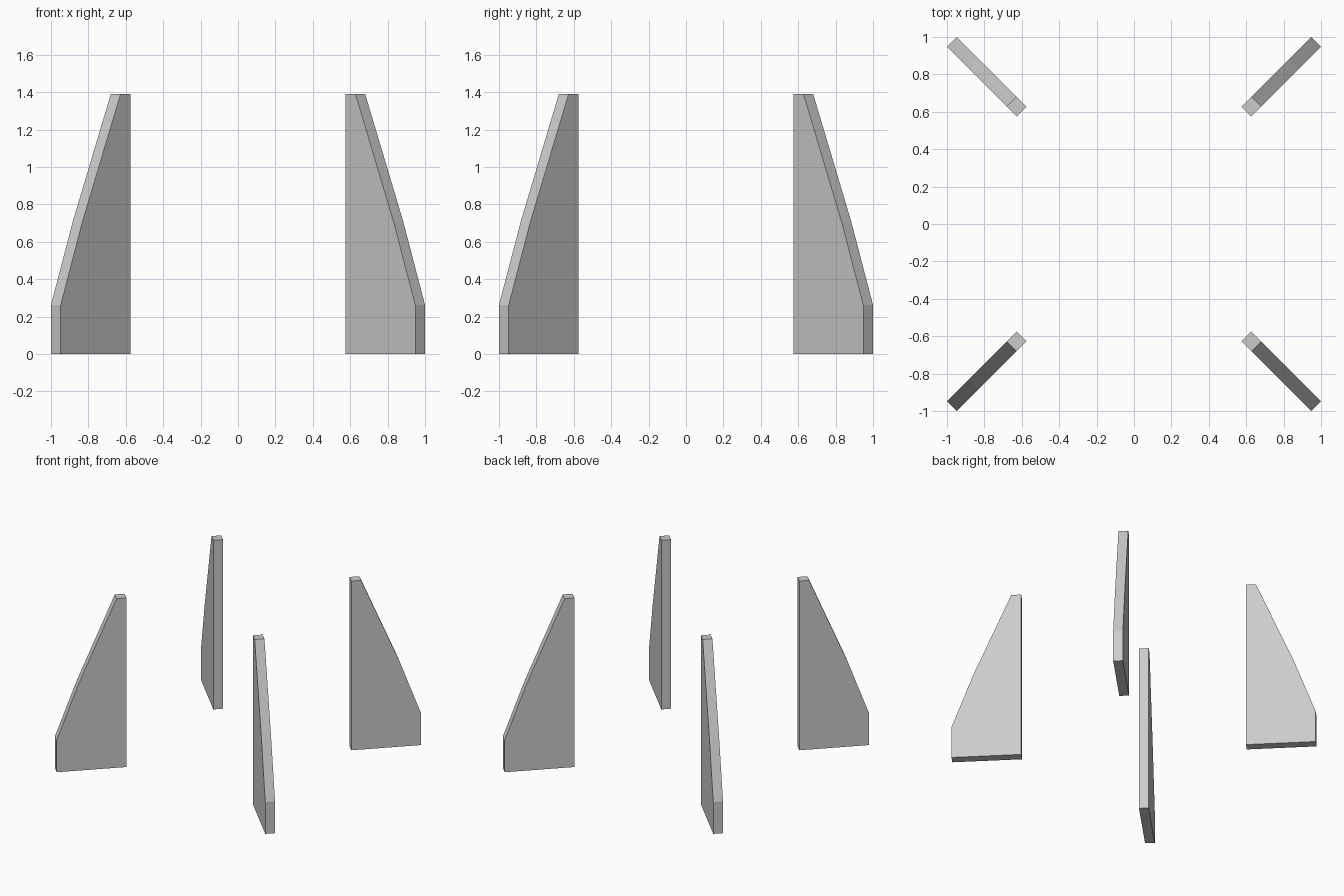
import bpy, bmesh, math
from mathutils import Matrix

if "Cube" in bpy.data.objects:
    bpy.data.objects.remove(bpy.data.objects["Cube"])

# Fin outline: (distance from centre axis, height)
PROFILE = [(0.85, 0.0), (1.377, 0.0), (1.377, 0.263),
           (1.214, 0.705), (0.925, 1.39), (0.85, 1.39)]
THICKNESS = 0.0735


def make_fin(name, angle):
    bm = bmesh.new()
    face = bm.faces.new([bm.verts.new((r, -THICKNESS / 2, z)) for r, z in PROFILE])
    # Extrude the outline into a flat plate
    ext = bmesh.ops.extrude_face_region(bm, geom=[face])
    verts = [g for g in ext["geom"] if isinstance(g, bmesh.types.BMVert)]
    bmesh.ops.translate(bm, vec=(0, THICKNESS, 0), verts=verts)
    bmesh.ops.recalc_face_normals(bm, faces=bm.faces)
    bm.transform(Matrix.Rotation(angle, 4, 'Z'))
    mesh = bpy.data.meshes.new(name)
    bm.to_mesh(mesh)
    bm.free()
    bpy.context.collection.objects.link(bpy.data.objects.new(name, mesh))


# Four fins on the diagonals
names = ["fin_back_right", "fin_back_left", "fin_front_left", "fin_front_right"]
for i, name in enumerate(names):
    make_fin(name, math.radians(45 + 90 * i))
